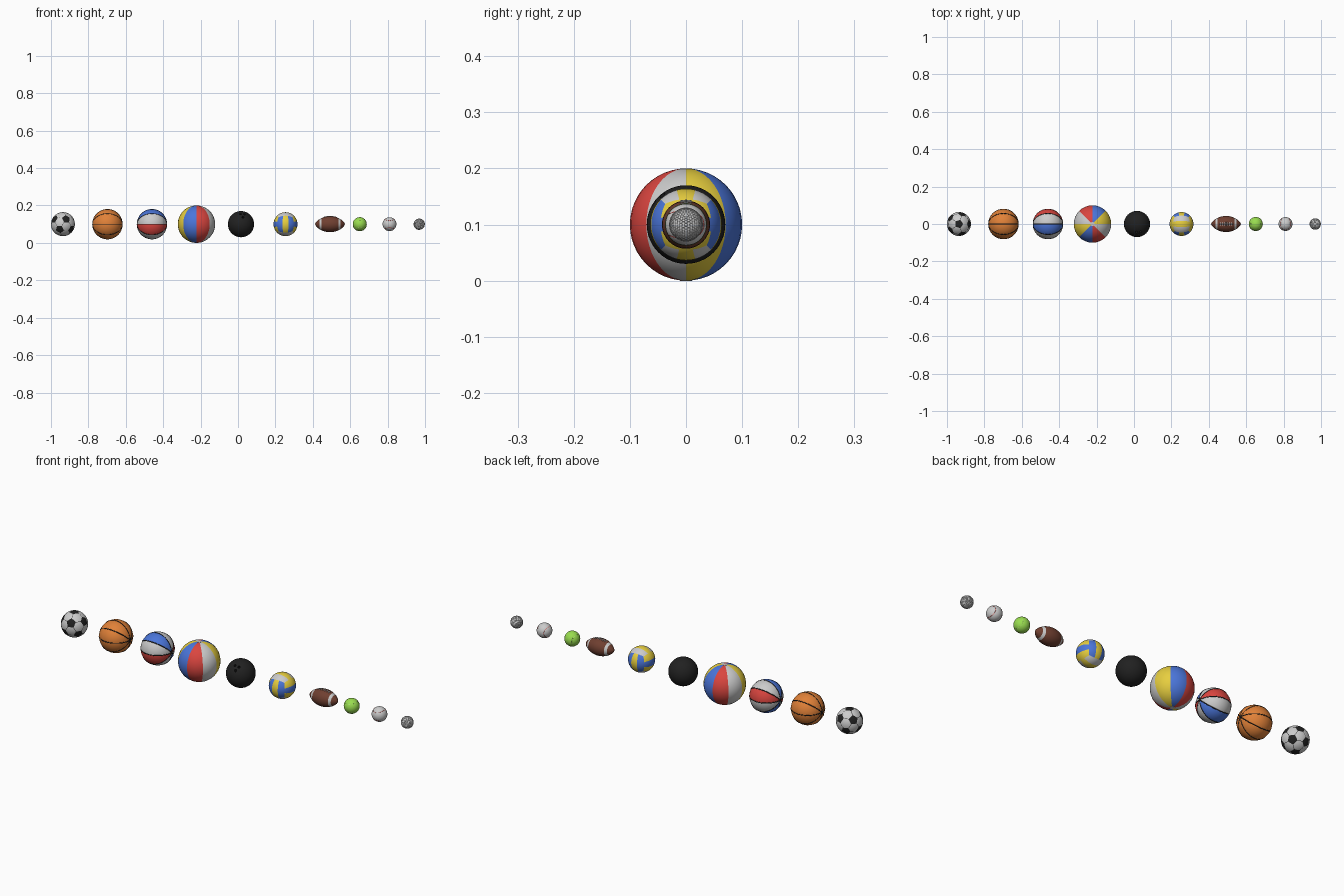
import bpy, bmesh
from math import pi, sin, cos, tan, atan2, sqrt
from mathutils import Vector, Matrix

if "Cube" in bpy.data.objects:
    bpy.data.objects.remove(bpy.data.objects["Cube"])

Z = 0.1  # all ball centres share one height


def mat(name, r, g, b):
    m = bpy.data.materials.new(name)
    m.diffuse_color = (r, g, b, 1)
    m.use_nodes = True
    m.node_tree.nodes["Principled BSDF"].inputs["Base Color"].default_value = m.diffuse_color
    return m


WHITE = mat("white", 0.75, 0.75, 0.75)
BLACK = mat("black", 0.015, 0.015, 0.015)
ORANGE = mat("orange", 0.75, 0.22, 0.04)
RED = mat("red", 0.7, 0.06, 0.05)
BLUE = mat("blue", 0.07, 0.18, 0.7)
YELLOW = mat("yellow", 0.8, 0.62, 0.05)
GREEN = mat("green", 0.32, 0.72, 0.08)
PALE = mat("pale_green", 0.45, 0.75, 0.2)
BROWN = mat("brown", 0.16, 0.05, 0.03)


def finish(bm, name, x, mats, smooth=True):
    bmesh.ops.recalc_face_normals(bm, faces=bm.faces)
    me = bpy.data.meshes.new(name)
    for f in bm.faces:
        f.smooth = smooth
    bm.to_mesh(me)
    bm.free()
    for m in mats:
        me.materials.append(m)
    ob = bpy.data.objects.new(name, me)
    ob.location = (x, 0, Z)
    bpy.context.collection.objects.link(ob)
    return ob


def lines(name, x, paths, width, m, cyclic=True):
    """Round cords along point paths, used for seams and laces."""
    cu = bpy.data.curves.new(name, 'CURVE')
    cu.dimensions = '3D'
    cu.bevel_depth = width
    cu.bevel_resolution = 1
    cu.use_fill_caps = True
    for pts in paths:
        s = cu.splines.new('POLY')
        s.points.add(len(pts) - 1)
        for p, q in zip(s.points, pts):
            p.co = (*q, 1)
        s.use_cyclic_u = cyclic
    cu.materials.append(m)
    ob = bpy.data.objects.new(name, cu)
    ob.location = (x, 0, Z)
    bpy.context.collection.objects.link(ob)


def panel_ball(name, x, r, mats, order, lying=False):
    """Sphere of eight wedge panels; lying puts the poles on x."""
    bm = bmesh.new()
    bmesh.ops.create_uvsphere(bm, u_segments=32, v_segments=24, radius=r)
    for f in bm.faces:
        c = f.calc_center_median()
        f.material_index = order[int(atan2(c.y, c.x) % (2 * pi) / (pi / 4)) % len(order)]
    if lying:
        for v in bm.verts:
            v.co = (-v.co.z, -v.co.x, v.co.y)
    return finish(bm, name, x, mats)


def panel_seams(name, x, r):
    paths = [[(r * cos(t), r * sin(t) * cos(k * pi / 4), r * sin(t) * sin(k * pi / 4))
              for t in (2 * pi * i / 64 for i in range(64))] for k in range(4)]
    lines(name, x, paths, 0.0024, BLACK)


def wave_seam(name, x, r, width, m):
    """Figure-eight seam wrapped around a ball."""
    a, b = 0.75, 0.25
    rot = Matrix.Rotation(pi / 2, 3, 'X') @ Matrix.Rotation(pi / 4, 3, 'Z')
    pts = []
    for i in range(96):
        t = 2 * pi * i / 96
        p = Vector((a * cos(t) + b * cos(3 * t), a * sin(t) - b * sin(3 * t),
                    2 * sqrt(a * b) * sin(2 * t)))
        pts.append(rot @ p * r)
    lines(name, x, [pts], width, m)


# soccer ball: truncated icosahedron, inset for seams, then rounded
def truncated(subdiv, r, pct):
    bm = bmesh.new()
    bmesh.ops.create_icosphere(bm, subdivisions=subdiv, radius=r)
    bmesh.ops.bevel(bm, geom=bm.verts[:], offset=pct, offset_type='PERCENT',
                    segments=1, profile=0.5, affect='VERTICES')
    return bm


R = 0.064
bm = truncated(1, R, 33.33)
for f in bm.faces:
    f.material_index = 1 if len(f.verts) == 5 else 0
border = bmesh.ops.inset_individual(bm, faces=bm.faces[:], thickness=0.001)['faces']
for f in border:
    f.material_index = 1
bmesh.ops.poke(bm, faces=[f for f in bm.faces if len(f.verts) > 4])
bmesh.ops.subdivide_edges(bm, edges=bm.edges[:], cuts=3, use_grid_fill=True)
for v in bm.verts:
    v.co = v.co.normalized() * R
finish(bm, "soccer_ball", -0.936, [WHITE, BLACK])

# basketballs, plain and striped
panel_ball("basketball", -0.698, 0.08, [ORANGE], [0], True)
panel_seams("basketball_seams", -0.698, 0.079)
panel_ball("striped_basketball", -0.46, 0.08, [WHITE, BLUE, RED],
           [0, 1, 0, 2, 0, 1, 0, 2], True)
panel_seams("striped_basketball_seams", -0.46, 0.079)

# beach ball with small end caps
panel_ball("beach_ball", -0.222, 0.1, [YELLOW, BLUE, RED, WHITE], [0, 1, 2, 3])
bm = bmesh.new()
for s in (-1, 1):
    bmesh.ops.create_cone(bm, cap_ends=True, segments=24, radius1=0.011, radius2=0.011,
                          depth=0.002, matrix=Matrix.Translation((0, 0, s * 0.0992)))
finish(bm, "beach_ball_caps", -0.222, [WHITE], False)

# bowling ball with three finger holes
bm = bmesh.new()
bmesh.ops.create_uvsphere(bm, u_segments=48, v_segments=24, radius=0.07)
bowling = finish(bm, "bowling_ball", 0.016, [BLACK])
bm = bmesh.new()
for d in ((-0.04, -0.62, 0.78), (0.27, -0.6, 0.75), (0.15, -0.83, 0.54)):
    d = Vector(d).normalized()
    m = Matrix.Translation(d * 0.07) @ d.to_track_quat('Z', 'Y').to_matrix().to_4x4()
    bmesh.ops.create_cone(bm, cap_ends=True, segments=16, radius1=0.006, radius2=0.006,
                          depth=0.04, matrix=m)
cutter = finish(bm, "finger_hole_cutter", 0.016, [BLACK], False)
cutter.hide_render = True
cutter.hide_set(True)
mod = bowling.modifiers.new("finger_holes", 'BOOLEAN')
mod.object = cutter
mod.operation = 'DIFFERENCE'

# volleyball: a cube of three-strip faces blown up to a sphere
R = 0.064
bm = bmesh.new()
bmesh.ops.create_cube(bm, size=2)
bmesh.ops.subdivide_edges(bm, edges=bm.edges[:], cuts=11, use_grid_fill=True)
bm.normal_update()
STRIPS = {0: (2, 2, 1), 1: (0, 1, 2), 2: (1, 0, 2)}  # across axis, side, middle
for f in bm.faces:
    axis = max(range(3), key=lambda i: abs(f.normal[i]))
    across, side, middle = STRIPS[axis]
    c = f.calc_center_median()
    f.material_index = middle if abs(c[across]) < 1 / 3 else side
for v in bm.verts:
    v.co = Vector([tan(c * pi / 4) for c in v.co]).normalized() * R
finish(bm, "volleyball", 0.254, [WHITE, BLUE, YELLOW])

# american football: lathed about x with two white bands
bm = bmesh.new()
xs = [-0.08, -0.077, -0.072, -0.065, -0.057, -0.045, -0.03, -0.015]
xs = xs + [0] + [-x for x in reversed(xs)]
N = 32


def foot_r(x):
    return 0.043 * max(0, 1 - (x / 0.08) ** 2) ** 0.7


rings = [[bm.verts.new((x, foot_r(x) * cos(2 * pi * i / N), foot_r(x) * sin(2 * pi * i / N)))
          for i in range(N)] for x in xs]
for k in range(len(xs) - 1):
    for i in range(N):
        j = (i + 1) % N
        f = bm.faces.new((rings[k][i], rings[k][j], rings[k + 1][j], rings[k + 1][i]))
        f.material_index = int(0.044 < abs(xs[k] + xs[k + 1]) / 2 < 0.058)
bmesh.ops.remove_doubles(bm, verts=bm.verts, dist=1e-6)
finish(bm, "football", 0.492, [BROWN, WHITE])
laces = [[(x, 0, foot_r(x)) for x in (-0.036 + 0.006 * i for i in range(13))]]
for i in range(7):
    x = -0.03 + 0.01 * i
    r = foot_r(x)
    laces.append([(x, r * sin(a), r * cos(a)) for a in (-0.25, -0.12, 0, 0.12, 0.25)])
lines("football_laces", 0.492, laces, 0.0015, WHITE, False)

# tennis ball and baseball
panel_ball("tennis_ball", 0.651, 0.0375, [GREEN], [0])
wave_seam("tennis_ball_seam", 0.651, 0.0367, 0.001, PALE)
panel_ball("baseball", 0.81, 0.037, [WHITE], [0])
wave_seam("baseball_seam", 0.81, 0.0365, 0.001, RED)

# golf ball with sunken dimples
bm = truncated(3, 0.0305, 33)
bmesh.ops.inset_individual(bm, faces=bm.faces[:], thickness=0.0004, depth=-0.0005)
finish(bm, "golf_ball", 0.969, [WHITE], False)
